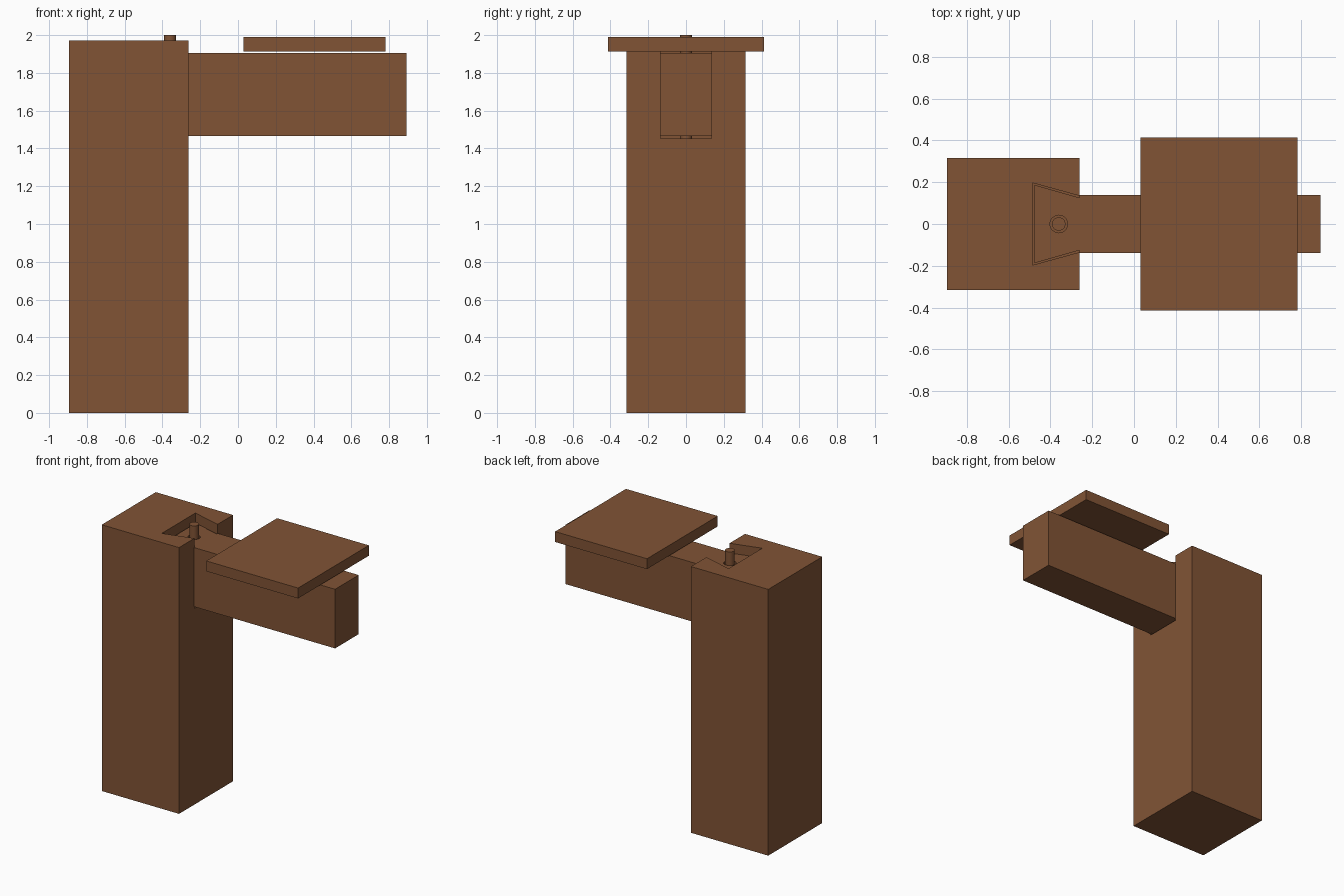
import bpy, bmesh, math

if "Cube" in bpy.data.objects:
    bpy.data.objects.remove(bpy.data.objects["Cube"])

wood = bpy.data.materials.new("brown_wood")
wood.diffuse_color = (0.22, 0.088, 0.036, 1)
wood.use_nodes = True
wood.node_tree.nodes["Principled BSDF"].inputs["Base Color"].default_value = wood.diffuse_color


def prism(name, outline, z0, z1):
    """Extrude a plan outline (x, y) from z0 to z1."""
    bm = bmesh.new()
    face = bm.faces.new([bm.verts.new((x, y, z0)) for x, y in outline])
    top = bmesh.ops.extrude_face_region(bm, geom=[face])["geom"]
    for v in top:
        if isinstance(v, bmesh.types.BMVert):
            v.co.z = z1
    bmesh.ops.recalc_face_normals(bm, faces=bm.faces)
    mesh = bpy.data.meshes.new(name)
    bm.to_mesh(mesh)
    bm.free()
    mesh.materials.append(wood)
    ob = bpy.data.objects.new(name, mesh)
    bpy.context.collection.objects.link(ob)
    return ob


def mirrored(half):
    """Close a half outline (y > 0) by mirroring it across y = 0."""
    return half + [(x, -y) for x, y in reversed(half)]


def circle(cx, r, n=32):
    return [(cx + r * math.cos(2 * math.pi * i / n),
             r * math.sin(2 * math.pi * i / n)) for i in range(n)]


def smooth(ob):
    bpy.ops.object.select_all(action='DESELECT')
    ob.select_set(True)
    bpy.context.view_layer.objects.active = ob
    bpy.ops.object.shade_smooth_by_angle(angle=math.radians(30))


def cut(ob, cutter):
    """Subtract the cutter and remove it."""
    cutter.hide_render = True
    mod = ob.modifiers.new("cut", 'BOOLEAN')
    mod.operation = 'DIFFERENCE'
    mod.solver = 'EXACT'
    mod.object = cutter
    bpy.context.view_layer.objects.active = ob
    bpy.ops.object.modifier_apply(modifier=mod.name)
    bpy.data.objects.remove(cutter)


FACE = -0.262     # post face that carries the arm
PEG_X = -0.36

# Post with a flared dovetail socket open to the top and to the arm side
post = prism("post", mirrored([(-0.895, 0.316), (FACE, 0.316)]), 0, 1.972)
slope = (0.197 - 0.135) / 0.225
socket = mirrored([(-0.487, 0.197), (FACE + 0.1, 0.135 - 0.1 * slope)])
cut(post, prism("socket_cutter", socket, 1.452, 2.2))

# Arm with a dovetail tenon and a peg hole
arm = prism("arm", mirrored([(-0.476, 0.187), (FACE, 0.126),
                             (FACE, 0.138), (0.892, 0.138)]), 1.466, 1.904)
cut(arm, prism("hole_cutter", circle(PEG_X, 0.042), 1.3, 2.2))
smooth(arm)

# Peg standing in the tenon
peg = prism("peg", circle(PEG_X, 0.032), 1.452, 2.0)
smooth(peg)

# Flat plate above the arm
prism("plate", mirrored([(0.03, 0.414), (0.782, 0.414)]), 1.912, 1.989)
